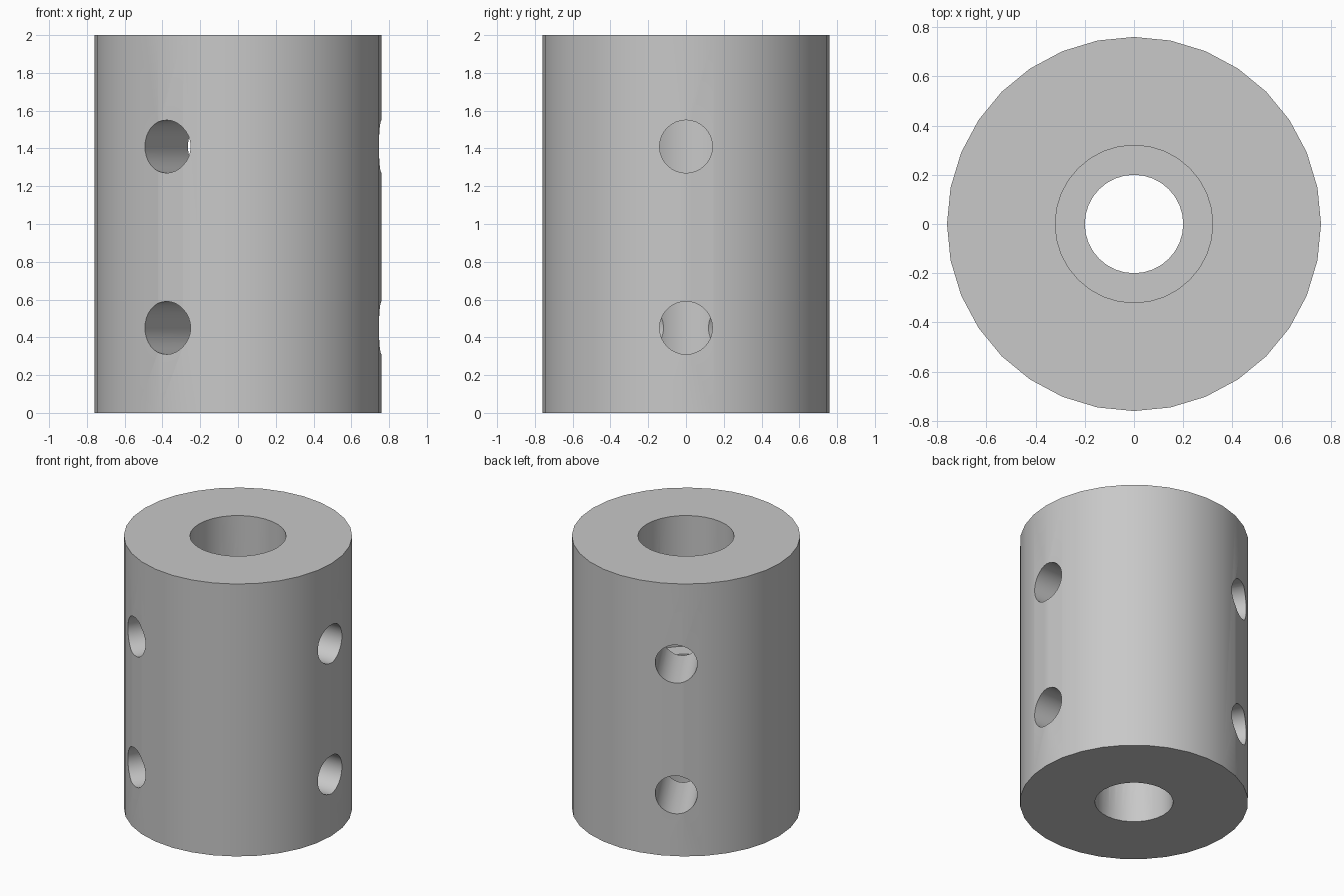
import bpy
import bmesh
from math import cos, sin, tau, radians
from mathutils import Matrix

if "Cube" in bpy.data.objects:
    bpy.data.objects.remove(bpy.data.objects["Cube"])

SEGMENTS = 32
SCREW_RADIUS = 0.14
SCREW_HEIGHTS = (0.45, 1.41)
SCREW_ANGLES = (0, 120, 240)

steel = bpy.data.materials.new("grey metal")
steel.use_nodes = True
grey = (0.58, 0.58, 0.58, 1)
steel.diffuse_color = grey
steel.node_tree.nodes["Principled BSDF"].inputs["Base Color"].default_value = grey


def add_object(name, bm):
    bmesh.ops.recalc_face_normals(bm, faces=bm.faces)
    mesh = bpy.data.meshes.new(name)
    bm.to_mesh(mesh)
    bm.free()
    mesh.materials.append(steel)
    obj = bpy.data.objects.new(name, mesh)
    bpy.context.collection.objects.link(obj)
    return obj


def lathe(name, profile):
    """Turn a closed (radius, height) profile around the z axis."""
    bm = bmesh.new()
    rings = []
    for i in range(SEGMENTS):
        a = tau * i / SEGMENTS
        rings.append([bm.verts.new((r * cos(a), r * sin(a), z)) for r, z in profile])
    for i, ring in enumerate(rings):
        following = rings[(i + 1) % SEGMENTS]
        for j in range(len(profile)):
            k = (j + 1) % len(profile)
            bm.faces.new((ring[j], following[j], following[k], ring[k]))
    return add_object(name, bm)


# Sleeve: wide upper bore, narrower lower bore, thin stop between them
coupler = lathe("coupler_body", [
    (0.76, 0), (0.76, 2),
    (0.32, 2), (0.32, 1.04),
    (0.20, 1.04), (0.20, 0.96),
    (0.26, 0.96), (0.26, 0),
])

# Radial screw holes, two rows of three
for height in SCREW_HEIGHTS:
    for angle in SCREW_ANGLES:
        bm = bmesh.new()
        place = (Matrix.Translation((0, 0, height))
                 @ Matrix.Rotation(radians(angle), 4, "Z")
                 @ Matrix.Translation((0.55, 0, 0))
                 @ Matrix.Rotation(radians(90), 4, "Y"))
        bmesh.ops.create_cone(bm, cap_ends=True, segments=SEGMENTS, depth=0.9,
                              radius1=SCREW_RADIUS, radius2=SCREW_RADIUS, matrix=place)
        cutter = add_object("screw_hole_cutter", bm)
        cutter.hide_render = True
        cut = coupler.modifiers.new("screw_hole", "BOOLEAN")
        cut.operation = "DIFFERENCE"
        cut.solver = "EXACT"
        cut.object = cutter
        bpy.context.view_layer.objects.active = coupler
        bpy.ops.object.modifier_apply(modifier=cut.name)
        bpy.data.objects.remove(cutter)

# Smooth walls with crisp rims
for obj in bpy.context.selected_objects:
    obj.select_set(False)
coupler.select_set(True)
bpy.context.view_layer.objects.active = coupler
bpy.ops.object.shade_smooth_by_angle(angle=radians(30))
